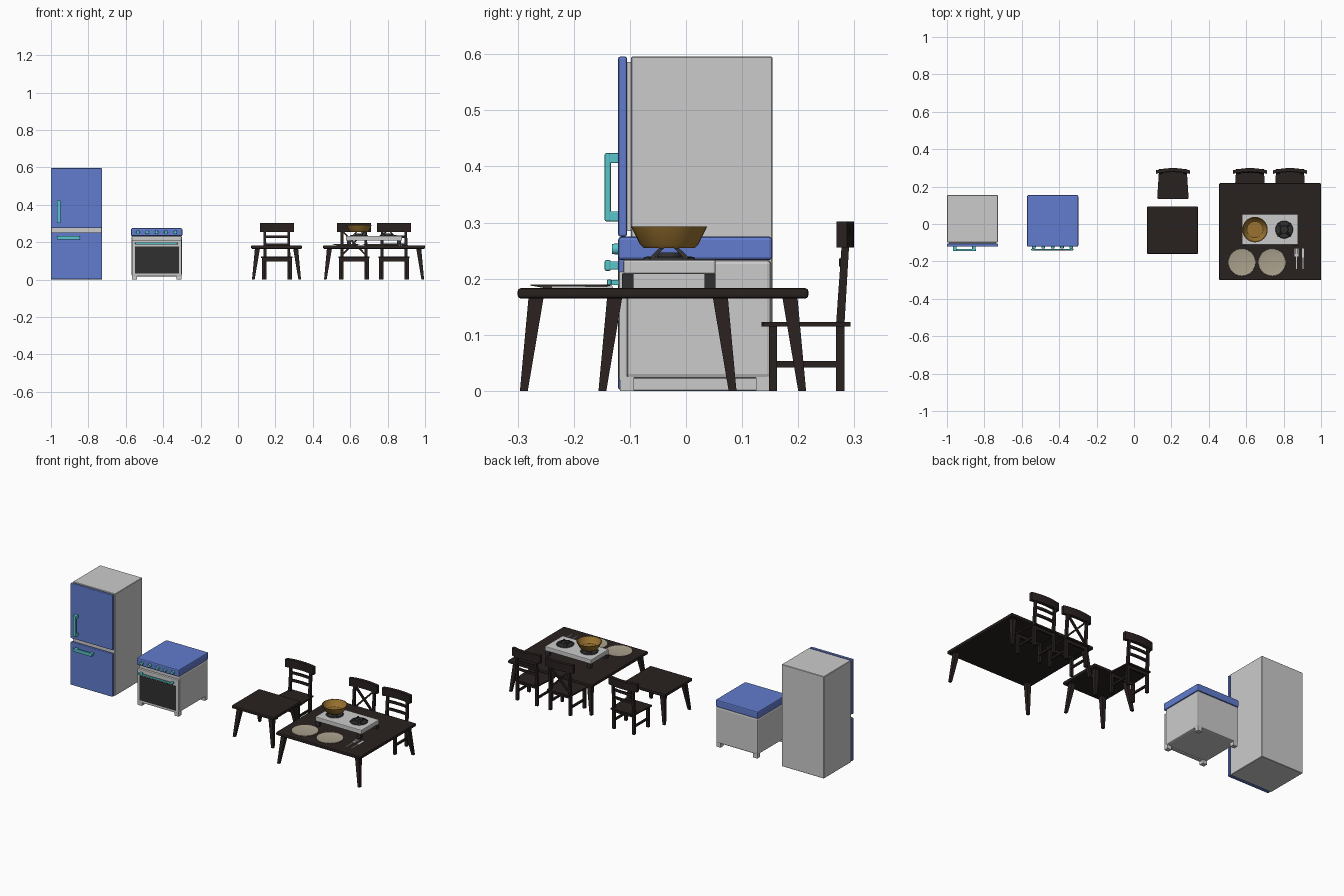
import bpy, bmesh, math
from mathutils import Vector, Matrix

if "Cube" in bpy.data.objects:
    bpy.data.objects.remove(bpy.data.objects["Cube"])


def material(name, rgb):
    m = bpy.data.materials.new(name)
    m.diffuse_color = (*rgb, 1)
    m.use_nodes = True
    m.node_tree.nodes["Principled BSDF"].inputs["Base Color"].default_value = m.diffuse_color
    return m


BLUE = material("blue enamel", (0.12, 0.20, 0.62))
TEAL = material("teal", (0.10, 0.56, 0.60))
WOOD = material("dark wood", (0.022, 0.015, 0.014))
DARK = material("dark metal", (0.03, 0.03, 0.03))
GOLD = material("brass", (0.32, 0.17, 0.03))
CREAM = material("cream", (0.40, 0.35, 0.26))
GREY = None


def finish(name, bm, mat):
    bmesh.ops.recalc_face_normals(bm, faces=bm.faces)
    me = bpy.data.meshes.new(name)
    bm.to_mesh(me)
    bm.free()
    ob = bpy.data.objects.new(name, me)
    bpy.context.collection.objects.link(ob)
    if mat:
        me.materials.append(mat)
    return ob


def box(name, x, y, z, mat=GREY, bevel=0.0, seg=2):
    """Box from (min, max) ranges."""
    bm = bmesh.new()
    bmesh.ops.create_cube(bm, size=1)
    for v in bm.verts:
        v.co = Vector(r[0] + (r[1] - r[0]) * (c + 0.5) for r, c in zip((x, y, z), v.co))
    if bevel:
        bmesh.ops.bevel(bm, geom=bm.edges[:], offset=bevel, segments=seg, profile=0.5, affect='EDGES')
    return finish(name, bm, mat)


def strut(name, a, b, wa, wb, mat):
    """Tapered prism with level square ends."""
    bm = bmesh.new()
    rings = []
    for p, w in ((a, wa), (b, wb)):
        rings.append([bm.verts.new(Vector(p) + Vector((i * w / 2, j * w / 2, 0)))
                      for i, j in ((-1, -1), (1, -1), (1, 1), (-1, 1))])
    for i in range(4):
        j = (i + 1) % 4
        bm.faces.new((rings[0][i], rings[0][j], rings[1][j], rings[1][i]))
    for r in rings:
        bm.faces.new(r)
    return finish(name, bm, mat)


def lathe(name, profile, centre, mat=GREY, steps=32, tilt=0.0):
    """Spin a closed (radius, height) profile about z, then tilt about x."""
    bm = bmesh.new()
    vs = [bm.verts.new((r, 0, z)) for r, z in profile]
    es = [bm.edges.new(p) for p in zip(vs, vs[1:])]
    bmesh.ops.spin(bm, geom=vs + es, cent=(0, 0, 0), axis=(0, 0, 1), angle=2 * math.pi, steps=steps)
    bmesh.ops.remove_doubles(bm, verts=bm.verts, dist=1e-5)
    bm.transform(Matrix.Translation(centre) @ Matrix.Rotation(tilt, 4, 'X'))
    ob = finish(name, bm, mat)
    for f in ob.data.polygons:
        f.use_smooth = True
    ob.data.set_sharp_from_angle(angle=math.radians(30))
    return ob


def bowed_bar(name, cx, half, y_mid, bow, depth, z, mat):
    """Bar along x that curves forward at its ends."""
    bm = bmesh.new()
    n, prev = 8, None
    for i in range(n + 1):
        t = i / n * 2 - 1
        y = y_mid - bow * t * t
        ring = [bm.verts.new((cx + t * half, y + dy, zz)) for dy, zz in
                ((-depth, z[0]), (0, z[0]), (0, z[1]), (-depth, z[1]))]
        if prev:
            for k in range(4):
                m = (k + 1) % 4
                bm.faces.new((prev[k], prev[m], ring[m], ring[k]))
        if i in (0, n):
            bm.faces.new(ring)
        prev = ring
    return finish(name, bm, mat)


# Fridge
box("fridge_body", (-1, -0.727), (-0.098, 0.154), (0, 0.596), GREY, 0.002, 1)
for name, z in (("upper", (0.275, 0.596)), ("lower", (0.002, 0.253))):
    box(f"fridge_{name}_door", (-1, -0.727), (-0.121, -0.105), z, BLUE, 0.004)
    box(f"fridge_{name}_seal", (-0.99, -0.737), (-0.106, -0.097), (z[0] + 0.01, z[1] - 0.01))
box("upper_handle_grip", (-0.968, -0.948), (-0.145, -0.134), (0.302, 0.424), TEAL, 0.003)
for z in (0.302, 0.406):
    box("upper_handle_mount", (-0.968, -0.948), (-0.138, -0.12), (z, z + 0.018), TEAL, 0.002)
box("lower_handle_grip", (-0.968, -0.845), (-0.145, -0.134), (0.214, 0.233), TEAL, 0.003)
for x in (-0.966, -0.865):
    box("lower_handle_mount", (x, x + 0.018), (-0.138, -0.12), (0.216, 0.231), TEAL, 0.002)

# Stove
box("stove_body", (-0.57, -0.30), (-0.106, 0.152), (0.022, 0.234), GREY, 0.008)
box("stove_top", (-0.572, -0.298), (-0.121, 0.154), (0.233, 0.275), BLUE, 0.006)
box("oven_door", (-0.568, -0.302), (-0.120, -0.104), (0.018, 0.213), GREY, 0.004)
box("oven_window", (-0.552, -0.316), (-0.1215, -0.115), (0.032, 0.176), DARK)
box("oven_handle", (-0.55, -0.324), (-0.141, -0.133), (0.188, 0.199), TEAL, 0.003)
for x in (-0.545, -0.343):
    box("oven_handle_mount", (x, x + 0.014), (-0.136, -0.118), (0.189, 0.198), TEAL)
for i in range(5):
    lathe("stove_knob", [(0, 0), (0.010, 0), (0.009, 0.012), (0, 0.012)],
          (-0.535 + i * 0.05, -0.120, 0.253), TEAL, 16, math.pi / 2)
for x in (-0.566, -0.329):
    for y in (-0.118, 0.125):
        box("stove_foot", (x, x + 0.027), (y, y + 0.025), (0, 0.026))


# Tables
def table(label, x, y):
    box(f"{label}_table_top", x, y, (0.165, 0.183), WOOD, 0.005)
    for px, sx in ((x[0], 1), (x[1], -1)):
        for py, sy in ((y[0], 1), (y[1], -1)):
            strut(f"{label}_table_leg", (px + sx * 0.012, py + sy * 0.011, 0),
                  (px + sx * 0.034, py + sy * 0.033, 0.168), 0.014, 0.027, WOOD)


table("small", (0.07, 0.342), (-0.16, 0.094))
table("large", (0.455, 1.0), (-0.30, 0.218))


# Chairs
def chair(cx, crossed):
    bm = bmesh.new()
    outline = [(-0.084, 0.138), (-0.080, 0.135), (0.080, 0.135), (0.084, 0.138),
               (0.074, 0.293), (-0.074, 0.293)]
    face = bm.faces.new([bm.verts.new((cx + px, py, 0.115)) for px, py in outline])
    up = bmesh.ops.extrude_face_region(bm, geom=[face])
    bmesh.ops.translate(bm, vec=(0, 0, 0.008), verts=[g for g in up["geom"] if isinstance(g, bmesh.types.BMVert)])
    finish("chair_seat", bm, WOOD)
    for s in (-1, 1):
        strut("chair_front_leg", (cx + s * 0.072, 0.155, 0), (cx + s * 0.072, 0.155, 0.117), 0.015, 0.015, WOOD)
        strut("chair_rear_leg", (cx + s * 0.064, 0.275, 0), (cx + s * 0.064, 0.275, 0.12), 0.015, 0.015, WOOD)
        strut("chair_back_post", (cx + s * 0.064, 0.275, 0.12), (cx + s * 0.064, 0.286, 0.29), 0.015, 0.013, WOOD)
        box("chair_side_stretcher", (cx + s * 0.068 - 0.005, cx + s * 0.068 + 0.005),
            (0.155, 0.275), (0.042, 0.053), WOOD)
        if crossed:
            strut("chair_cross_slat", (cx - s * 0.06, 0.277, 0.135), (cx + s * 0.06, 0.284, 0.258),
                  0.012, 0.012, WOOD)
    for y in (0.155, 0.275):
        box("chair_apron", (cx - 0.066, cx + 0.066), (y - 0.005, y + 0.005), (0.098, 0.116), WOOD)
    if not crossed:
        for z in (0.178, 0.222):
            bowed_bar("chair_slat", cx, 0.06, 0.286, 0.004, 0.009, (z, z + 0.014), WOOD)
    bowed_bar("chair_headrest", cx, 0.091, 0.299, 0.012, 0.019, (0.256, 0.302), WOOD)


chair(0.208, False)
chair(0.62, True)
chair(0.834, False)

# Table-top cooker
box("cooker_body", (0.577, 0.877), (-0.112, 0.053), (0.208, 0.234), GREY, 0.004)
for x in (0.582, 0.850):
    for y in (-0.114, 0.033):
        box("cooker_foot", (x, x + 0.022), (y, y + 0.02), (0.183, 0.209), DARK)
for cx in (0.647, 0.803):
    c = Vector((cx, -0.03, 0.233))
    lathe("burner_ring", [(0, 0), (0.048, 0), (0.044, 0.006), (0.022, 0.007), (0.02, 0.014), (0, 0.014)], c, DARK)
    for i in range(4):
        a = math.radians(45 + 90 * i)
        d = Vector((math.cos(a), math.sin(a), 0))
        strut("burner_prong", c + d * 0.045 + Vector((0, 0, 0.003)),
              c + d * 0.018 + Vector((0, 0, 0.022)), 0.009, 0.009, DARK)

# Pan
lathe("pan", [(0, 0), (0.046, 0), (0.052, 0.006), (0.068, 0.038), (0.064, 0.038), (0.049, 0.008), (0.043, 0.004),
              (0, 0.004)], (0.647, -0.03, 0.255), GOLD)

# Plates and cutlery
for px in (0.577, 0.738):
    lathe("plate", [(0, 0), (0.045, 0), (0.073, 0.005), (0.072, 0.007), (0.048, 0.003), (0, 0.003)],
          (px, -0.205, 0.183), CREAM, 40)
box("knife_handle", (0.900, 0.907), (-0.24, -0.18), (0.183, 0.187))
box("knife_blade", (0.898, 0.909), (-0.18, -0.13), (0.183, 0.186))
box("fork_handle", (0.866, 0.872), (-0.24, -0.172), (0.183, 0.187))
box("fork_bridge", (0.859, 0.879), (-0.173, -0.160), (0.183, 0.187))
for i in range(3):
    x = 0.859 + i * 0.008
    box("fork_tine", (x, x + 0.004), (-0.161, -0.13), (0.183, 0.186))
